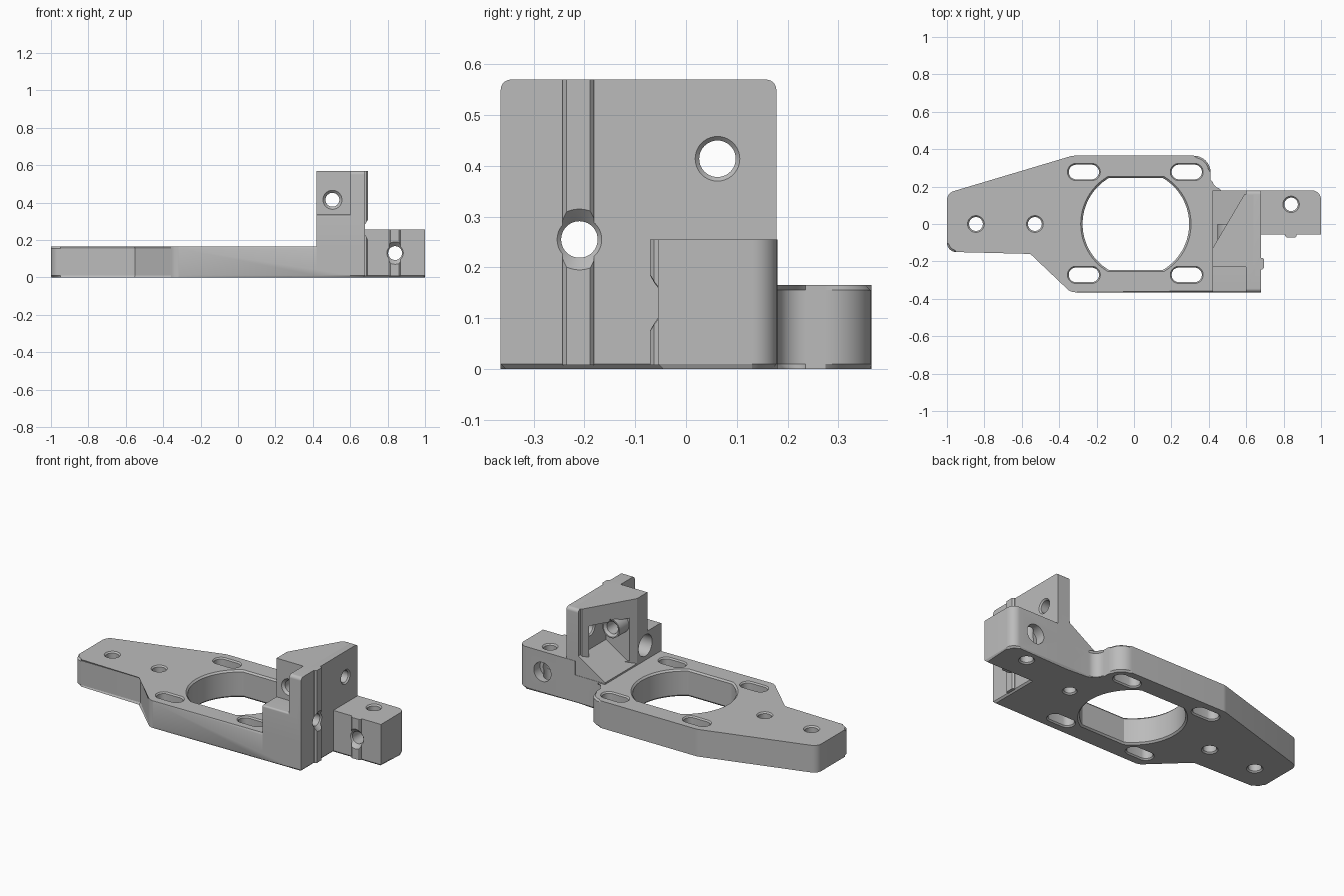
import bpy, bmesh, math
from mathutils import Vector

if "Cube" in bpy.data.objects:
    bpy.data.objects.remove(bpy.data.objects["Cube"], do_unlink=True)

grey = bpy.data.materials.new("machined_grey")
grey.use_nodes = True
grey.diffuse_color = (0.5, 0.5, 0.5, 1)
grey.node_tree.nodes["Principled BSDF"].inputs["Base Color"].default_value = (0.5, 0.5, 0.5, 1)


def place(axis, a, b, h):
    return {"x": (h, a, b), "y": (a, h, b), "z": (a, b, h)}[axis]


def outline(corners, steps=8):
    """Polygon from corners (a, b[, radius]) with rounded corners."""
    pts, n = [], len(corners)
    for i, c in enumerate(corners):
        p = Vector(c[:2])
        if len(c) < 3:
            pts.append(p)
            continue
        u = (Vector(corners[i - 1][:2]) - p).normalized()
        v = (Vector(corners[(i + 1) % n][:2]) - p).normalized()
        half = u.angle(v) / 2
        centre = p + (u + v).normalized() * c[2] / math.sin(half)
        start = p + u * c[2] / math.tan(half) - centre
        end = p + v * c[2] / math.tan(half) - centre
        turn = start.angle_signed(end)
        for k in range(steps + 1):
            t = -turn * k / steps
            pts.append(centre + Vector((start.x * math.cos(t) - start.y * math.sin(t),
                                        start.x * math.sin(t) + start.y * math.cos(t))))
    return pts


def loft(name, rings, chamfer_levels=()):
    """Closed solid through matching rings; chamfers edges lying on given heights."""
    bm = bmesh.new()
    loops = [[bm.verts.new(p) for p in ring] for ring in rings]
    n = len(loops[0])
    bm.faces.new(loops[0])
    bm.faces.new(loops[-1])
    for lo, hi in zip(loops, loops[1:]):
        for i in range(n):
            j = (i + 1) % n
            bm.faces.new((lo[i], lo[j], hi[j], hi[i]))
    edges = [e for e in bm.edges if any(
        all(abs(v.co.z - z) < 1e-4 for v in e.verts) for z in chamfer_levels)]
    if edges:
        bmesh.ops.bevel(bm, geom=edges, offset=0.01, segments=1, affect="EDGES")
    bmesh.ops.recalc_face_normals(bm, faces=bm.faces)
    mesh = bpy.data.meshes.new(name)
    bm.to_mesh(mesh)
    bm.free()
    ob = bpy.data.objects.new(name, mesh)
    bpy.context.collection.objects.link(ob)
    mesh.materials.append(grey)
    return ob


def prism(name, axis, corners, lo, hi, chamfer_levels=()):
    pts = outline(corners)
    return loft(name, [[place(axis, p.x, p.y, h) for p in pts] for h in (lo, hi)], chamfer_levels)


def turned(name, axis, a, b, profile, sides=40):
    angles = [math.tau * i / sides for i in range(sides)]
    return loft(name, [[place(axis, a + r * math.cos(t), b + r * math.sin(t), h)
                        for t in angles] for h, r in profile])


def combine(tool, operation):
    mod = body.modifiers.new("join", "BOOLEAN")
    mod.operation, mod.object, mod.solver = operation, tool, "EXACT"
    bpy.context.view_layer.objects.active = body
    bpy.ops.object.modifier_apply(modifier=mod.name)
    bpy.data.objects.remove(tool, do_unlink=True)


def add(tool):
    combine(tool, "UNION")


def cut(tool):
    combine(tool, "DIFFERENCE")


def hole(axis, a, b, r, lo, hi, c=0.008):
    """Through hole with a chamfered mouth at both ends."""
    cut(turned("hole", axis, a, b, [(lo - 0.01, r + c + 0.01), (lo + c, r),
                                    (hi - c, r), (hi + 0.01, r + c + 0.01)]))


# Base plate
TOP = 0.165
body = prism("motor_bracket", "z", [
    (-1, 0.165, 0.05), (-0.33, 0.365, 0.08), (0.41, 0.365, 0.09), (0.41, 0.18, 0.055),
    (0.62, 0.18), (0.62, -0.365), (-0.34, -0.365, 0.06), (-0.55, -0.15), (-1, -0.15, 0.05)],
    0, TOP, (0, TOP))

# Upright wall, its foot and the diagonal gusset
add(prism("foot", "z", [(0.42, -0.365), (0.68, -0.365), (0.68, 0.18), (0.42, 0.18)],
          0, 0.17, (0,)))
add(prism("upright_wall", "x", [(-0.365, 0.05), (0.178, 0.05), (0.178, 0.57, 0.02),
                                (-0.365, 0.57, 0.02)], 0.6, 0.68))
add(prism("gusset", "z", [(0.42, -0.23), (0.42, -0.13), (0.59, 0.158), (0.64, 0.158),
                          (0.64, -0.23)], 0.1, 0.57))
add(prism("front_block", "x", [(-0.365, 0.05), (-0.13, 0.05), (-0.13, 0.335),
                               (-0.365, 0.335, 0.01)], 0.42, 0.65))

# Pocket in the gusset with a sloped floor and a screw boss
cut(prism("pocket", "z", [(0.3, -0.09), (0.6, -0.09), (0.6, 0.12), (0.3, 0.12)], 0.2, 0.46))
add(prism("sloped_floor", "y", [(0.42, 0.1), (0.42, 0.175), (0.6, 0.29), (0.65, 0.29),
                                (0.65, 0.1)], -0.3, 0.178))
add(turned("screw_boss", "y", 0.505, 0.415, [(-0.15, 0.058), (0, 0.058)]))

# Side arm
add(prism("side_arm", "z", [(0.62, -0.055), (1, -0.055), (1, 0.18, 0.05), (0.62, 0.18)],
          0, 0.255, (0,)))

# Locating ribs on the wall and the arm
add(prism("wall_rib", "z", [(0.67, -0.243), (0.686, -0.243), (0.695, -0.235),
                            (0.695, -0.189), (0.686, -0.181), (0.67, -0.181)], 0.008, 0.57))
add(prism("arm_rib", "z", [(0.807, -0.04), (0.807, -0.063), (0.815, -0.071),
                           (0.862, -0.071), (0.87, -0.063), (0.87, -0.04)], 0.008, 0.255))

# Central opening: circle with flattened sides
arc = math.asin(0.245 / 0.285)
ring = []
for side in (0, math.pi):
    for k in range(33):
        t = side - arc + 2 * arc * k / 32
        ring.append((0.01 + 0.285 * math.cos(t), 0.285 * math.sin(t)))
levels = [(-0.01, 1.07), (0.01, 1), (TOP - 0.01, 1), (TOP + 0.01, 1.07)]
cut(loft("opening", [[(0.01 + (x - 0.01) * s, y * s, z) for x, y in ring] for z, s in levels]))

# Four mounting slots
for x in (-0.268, 0.282):
    for y in (-0.272, 0.278):
        rings = []
        for z, r in ((-0.01, 0.055), (0.008, 0.039), (TOP - 0.008, 0.039), (TOP + 0.01, 0.055)):
            rings.append([(x + (0.042 if math.cos(t) > 0 else -0.042) + r * math.cos(t),
                           y + r * math.sin(t), z)
                          for t in [math.tau * (k + 0.5) / 32 for k in range(32)]])
        cut(loft("slot", rings))

# Plate holes and the blind hole underneath
for x in (-0.845, -0.53):
    hole("z", x, 0, 0.037, 0, TOP)
cut(turned("blind_hole", "z", 0.45, 0, [(-0.01, 0.05), (0.008, 0.033), (0.12, 0.033)]))

# Arm holes: vertical, and horizontal with a counterbore at the back
hole("z", 0.84, 0.105, 0.036, 0, 0.255)
cut(turned("arm_cross_hole", "y", 0.84, 0.13, [
    (-0.08, 0.066), (-0.071, 0.06), (-0.055, 0.044), (-0.048, 0.037), (0.12, 0.037),
    (0.1201, 0.058), (0.2, 0.058)]))

# Wall holes: clamp hole with counterbore, upper hole, and gusset hole
cut(turned("clamp_hole", "x", -0.21, 0.255, [
    (0.4, 0.065), (0.52, 0.065), (0.5201, 0.036), (0.672, 0.036), (0.68, 0.044),
    (0.695, 0.06), (0.71, 0.07)]))
hole("x", 0.062, 0.414, 0.036, 0.6, 0.68)
hole("y", 0.505, 0.415, 0.037, -0.23, 0, 0.014)

# Smooth curved walls, keep edges crisp
bpy.ops.object.select_all(action="DESELECT")
body.select_set(True)
bpy.context.view_layer.objects.active = body
bpy.ops.object.shade_smooth_by_angle(angle=math.radians(25))
